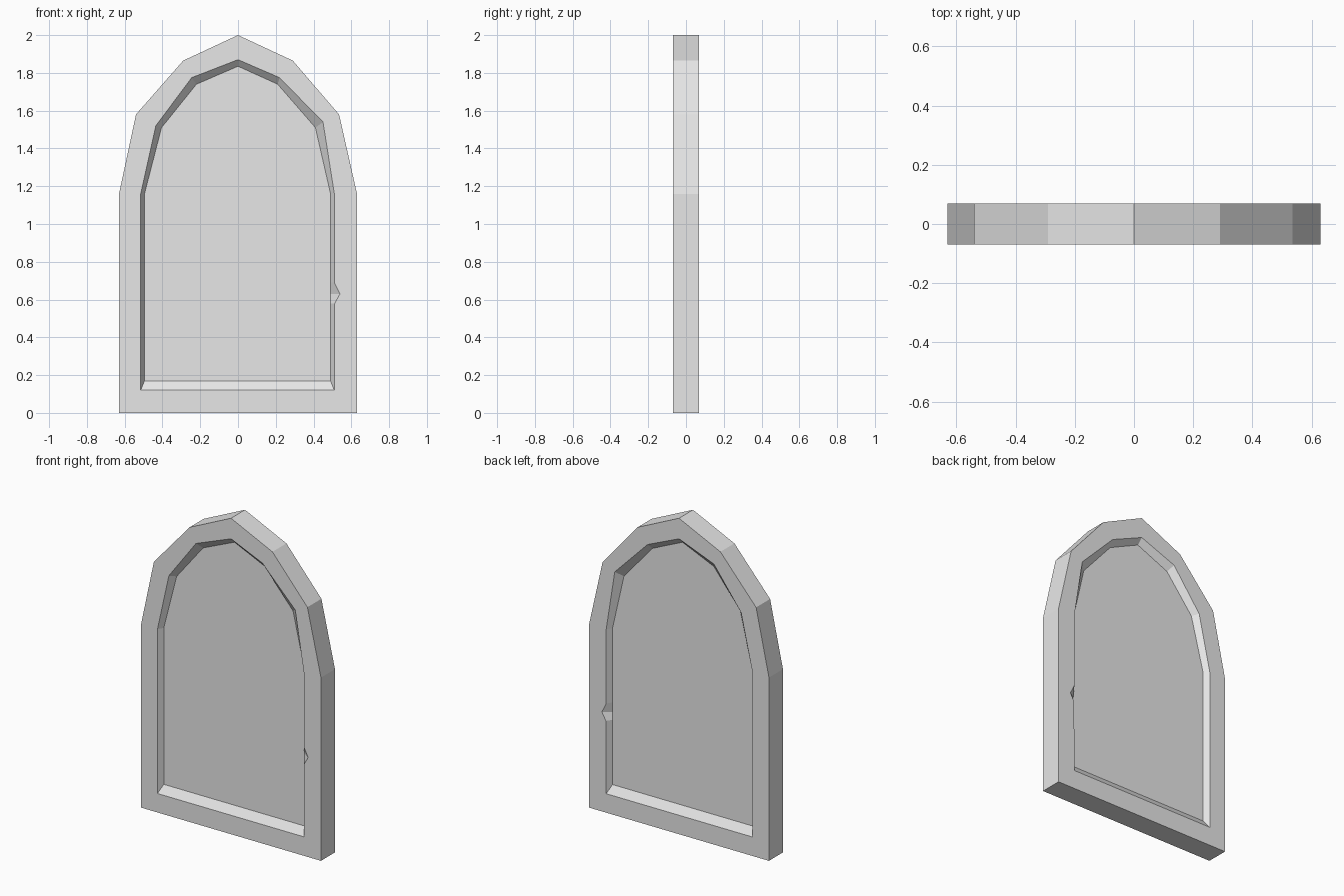
import bpy
import bmesh

old = bpy.data.objects.get("Cube")
if old:
    bpy.data.objects.remove(old, do_unlink=True)

HALF_DEPTH = 0.07
RECESS = 0.035

# Stone colour
stone = bpy.data.materials.new("grey stone")
stone.use_nodes = True
grey = (0.8, 0.8, 0.8, 1)
stone.diffuse_color = grey
stone.node_tree.nodes["Principled BSDF"].inputs["Base Color"].default_value = grey

# Stations round the arch: outer edge, rim of the recess, recessed panel edge
stations = [
    ((-0.63, 0), (-0.515, 0.12), (-0.495, 0.17)),
    ((-0.63, 1.16), (-0.515, 1.16), (-0.495, 1.16)),
    ((-0.54, 1.58), (-0.435, 1.52), (-0.405, 1.51)),
    ((-0.29, 1.865), (-0.245, 1.775), (-0.22, 1.74)),
    ((0, 2), (0, 1.87), (0, 1.835)),
    ((0.29, 1.865), (0.22, 1.775), (0.21, 1.74)),
    ((0.535, 1.58), (0.45, 1.54), (0.41, 1.51)),
    ((0.63, 1.16), (0.51, 1.16), (0.49, 1.16)),
    # Chipped rim on the left edge
    ((0.63, 0.69), (0.51, 0.69), (0.49, 0.69)),
    ((0.63, 0.63), (0.54, 0.63), (0.49, 0.63)),
    ((0.63, 0.58), (0.512, 0.58), (0.49, 0.58)),
    ((0.63, 0), (0.51, 0.12), (0.49, 0.17)),
]

# Front half of the slab: side wall, flat rim, sloped recess, panel
bm = bmesh.new()


def ring(index, y):
    return [bm.verts.new((s[index][0], y, s[index][1])) for s in stations]


rings = [
    ring(0, 0),
    ring(0, -HALF_DEPTH),
    ring(1, -HALF_DEPTH),
    ring(2, RECESS - HALF_DEPTH),
]
count = len(stations)
for a, b in zip(rings, rings[1:]):
    for i in range(count):
        j = (i + 1) % count
        bm.faces.new((a[i], a[j], b[j], b[i]))
bm.faces.new(rings[-1])
bmesh.ops.recalc_face_normals(bm, faces=bm.faces)
panel = max(bm.faces, key=lambda f: len(f.verts))
if panel.normal.y > 0:
    bmesh.ops.reverse_faces(bm, faces=bm.faces)

mesh = bpy.data.meshes.new("arched_slab")
bm.to_mesh(mesh)
bm.free()
mesh.materials.append(stone)
slab = bpy.data.objects.new("arched_slab", mesh)
bpy.context.collection.objects.link(slab)

# Matching back half
mirror = slab.modifiers.new("back_half", "MIRROR")
mirror.use_axis = (False, True, False)
mirror.use_clip = True
